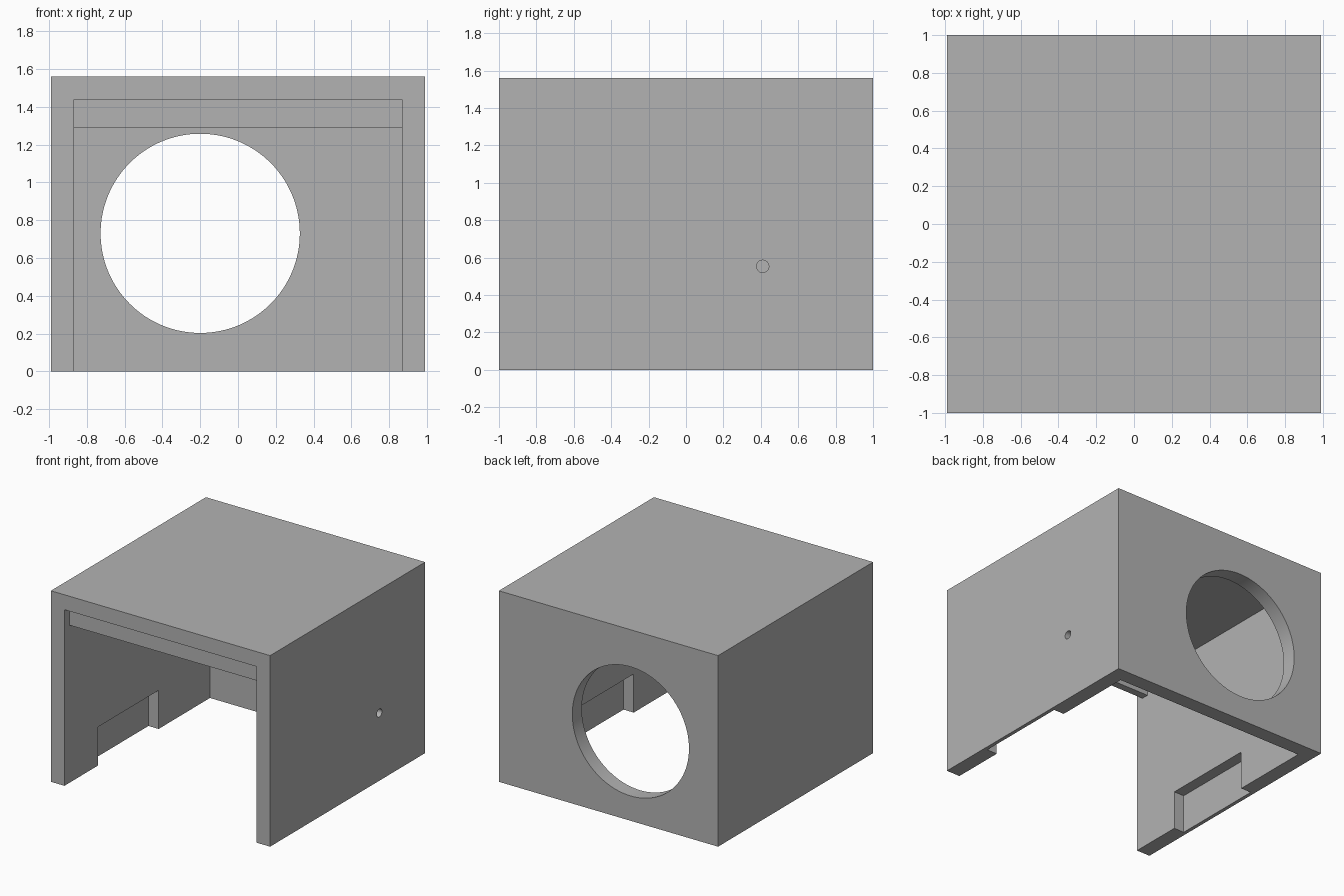
import bpy
import math

default = bpy.data.objects.get("Cube")
if default:
    bpy.data.objects.remove(default, do_unlink=True)

grey = bpy.data.materials.new("plain grey")
grey.use_nodes = True
COLOUR = (0.45, 0.45, 0.45, 1)
grey.diffuse_color = COLOUR
grey.node_tree.nodes["Principled BSDF"].inputs["Base Color"].default_value = COLOUR

HALF_X, HALF_Y, HEIGHT, WALL = 0.99, 1.0, 1.56, 0.122
IN_X, IN_Y, IN_Z = HALF_X - WALL, HALF_Y - WALL, HEIGHT - WALL


def box(name, low, high):
    """Box between two opposite corners."""
    centre = [(a + b) / 2 for a, b in zip(low, high)]
    bpy.ops.mesh.primitive_cube_add(size=1, location=centre)
    obj = bpy.context.object
    obj.name = name
    obj.scale = [b - a for a, b in zip(low, high)]
    bpy.ops.object.transform_apply(location=False, rotation=False)
    obj.data.materials.append(grey)
    return obj


def rod(name, centre, radius, depth, rotation, sides):
    """Cylinder used to drill a round hole."""
    bpy.ops.mesh.primitive_cylinder_add(vertices=sides, radius=radius, depth=depth,
                                        location=centre, rotation=rotation)
    obj = bpy.context.object
    obj.name = name
    obj.data.materials.append(grey)
    return obj


def cut(target, cutter):
    """Subtract the cutter from the target, then discard it."""
    cutter.hide_render = True
    mod = target.modifiers.new("cut", 'BOOLEAN')
    mod.operation = 'DIFFERENCE'
    mod.solver = 'EXACT'
    mod.object = cutter
    bpy.context.view_layer.objects.active = target
    bpy.ops.object.modifier_apply(modifier=mod.name)
    bpy.data.objects.remove(cutter, do_unlink=True)


# Housing: hollow, open at the front and underneath
housing = box("housing", (-HALF_X, -HALF_Y, 0), (HALF_X, HALF_Y, HEIGHT))
cut(housing, box("cavity", (-IN_X, -HALF_Y - 1, -1), (IN_X, IN_Y, IN_Z)))

# Large round opening in the back wall
cut(housing, rod("back_opening", (-0.2, HALF_Y, 0.73), 0.527, 0.6,
                 (math.pi / 2, 0, 0), 128))

# Small hole through one side wall
cut(housing, rod("side_hole", (HALF_X, 0.41, 0.553), 0.033, 0.6,
                 (0, math.pi / 2, 0), 32))

# Shallow pockets along the lower inside of both side walls
for side in (-1, 1):
    xs = sorted((side * 0.5, side * 0.96))
    cut(housing, box("pocket", (xs[0], -0.565, -0.5), (xs[1], 0.215, 0.315)))

bpy.ops.object.select_all(action='DESELECT')
housing.select_set(True)
bpy.context.view_layer.objects.active = housing
bpy.ops.object.shade_smooth_by_angle(angle=math.radians(30))

# Lip hanging from the roof just behind the front edge
box("front_lip", (-IN_X, -0.937, 1.288), (IN_X, -0.877, IN_Z))
